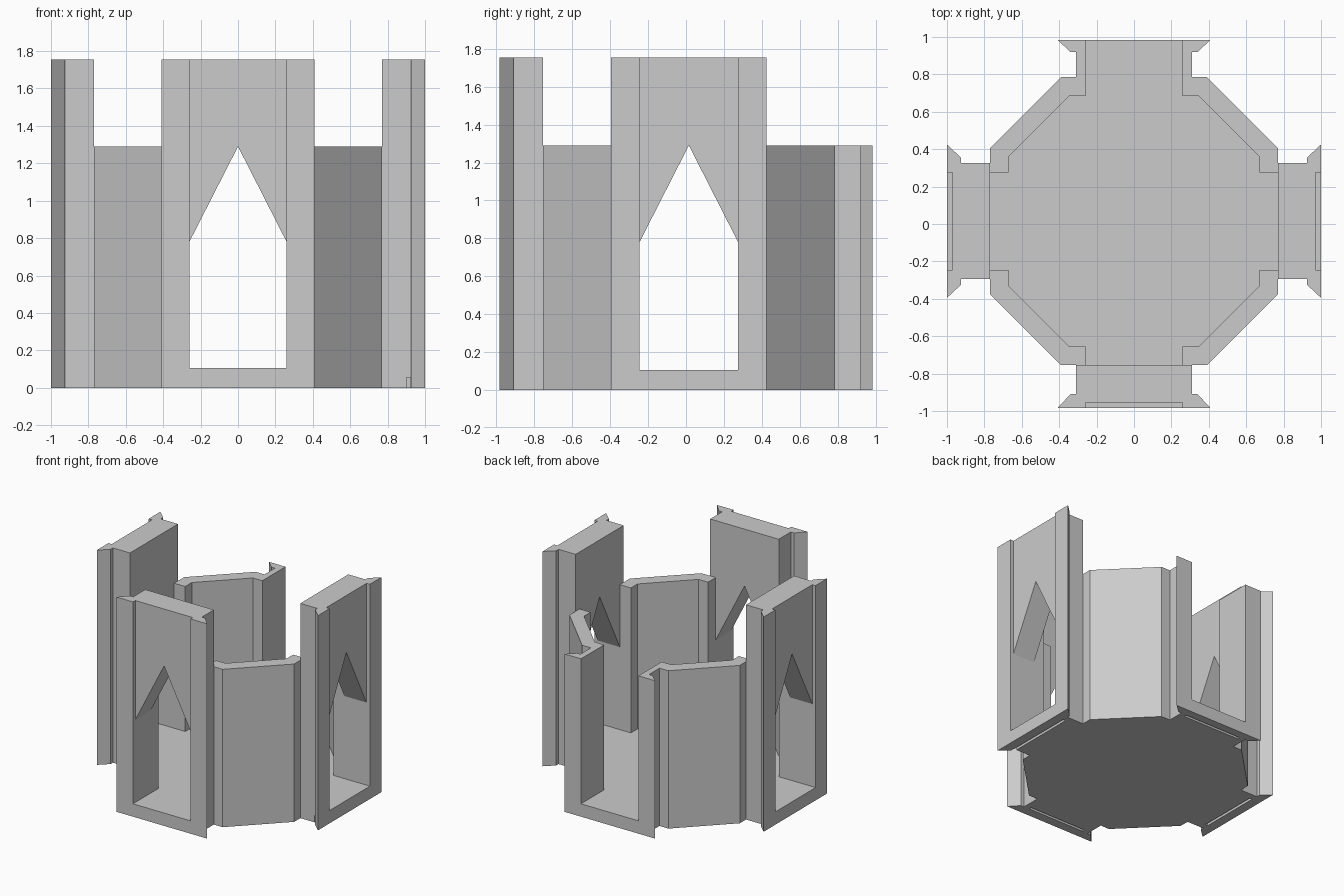
import bpy, bmesh, math
from mathutils import Vector

cube = bpy.data.objects.get("Cube")
if cube:
    bpy.data.objects.remove(cube, do_unlink=True)

stone = bpy.data.materials.new("grey_stone")
stone.use_nodes = True
grey = (0.6, 0.6, 0.6, 1)
stone.diffuse_color = grey
stone.node_tree.nodes["Principled BSDF"].inputs["Base Color"].default_value = grey

FLOOR, LOW, TALL = 0.105, 1.29, 1.755
SPRING = 0.78                 # where the pointed arch begins
DOOR, NECK = 0.26, 0.31       # half widths of doorway and arm
APOTHEM, INNER = 0.77, 0.67   # outer and inner faces of the octagon
CENTRE_Y = 0.015


def place(t, r, angle, z=0):
    """Tangent and radius of an arm to world coordinates."""
    c, s = math.cos(angle), math.sin(angle)
    return Vector((r * c - t * s, r * s + t * c + CENTRE_Y, z))


def extrude(name, points, direction):
    """Solid made by extruding one flat polygon."""
    bm = bmesh.new()
    face = bm.faces.new([bm.verts.new(p) for p in points])
    out = bmesh.ops.extrude_face_region(bm, geom=[face])
    moved = [g for g in out["geom"] if isinstance(g, bmesh.types.BMVert)]
    bmesh.ops.translate(bm, verts=moved, vec=direction)
    bmesh.ops.recalc_face_normals(bm, faces=bm.faces)
    mesh = bpy.data.meshes.new(name)
    bm.to_mesh(mesh)
    bm.free()
    mesh.materials.append(stone)
    obj = bpy.data.objects.new(name, mesh)
    bpy.context.collection.objects.link(obj)
    return obj


def prism(name, outline, angle, z0, z1):
    return extrude(name, [place(t, r, angle, z0) for t, r in outline],
                   Vector((0, 0, z1 - z0)))


# Arms in turn: name, outer radius, ledge radius, height
arms = [("left", 1.0, 0.925, TALL), ("back", 0.97, 0.905, LOW),
        ("right", 1.0, 0.925, TALL), ("front", 1.0, 0.925, TALL)]
base_outline, cutters = [], []

for i, (side, outer, ledge, height) in enumerate(arms):
    angle = i * math.pi / 2

    # Flared edge of the arm, mirrored for the base outline
    flare = [(NECK, APOTHEM), (NECK, ledge), (0.34, ledge), (0.41, outer)]
    half = [(0.39, APOTHEM)] + flare
    outline = [(-t, r) for t, r in half] + half[::-1]
    base_outline += [place(t, r, angle) for t, r in outline]

    # Door jambs
    jamb = [(DOOR, APOTHEM)] + flare + [(DOOR, outer)]
    for label, sign in (("a", 1), ("b", -1)):
        prism(f"{side}_jamb_{label}", [(sign * t, r) for t, r in jamb],
              angle, FLOOR, height)

    # Recessed panel with pointed arch
    if height == TALL:
        profile = [(-DOOR, SPRING), (0, LOW), (DOOR, SPRING),
                   (DOOR, TALL), (-DOOR, TALL)]
        depth = place(0, 0.97, angle) - place(0, APOTHEM, angle)
        extrude(f"{side}_arch_panel",
                [place(t, APOTHEM, angle, z) for t, z in profile], depth)

    # Diagonal wall with returns at both doorways
    wall = [(-DOOR, INNER), (-0.345, INNER), (-INNER, 0.345), (-INNER, DOOR),
            (-APOTHEM, DOOR), (-APOTHEM, 0.39), (-0.39, APOTHEM),
            (-DOOR, APOTHEM)]
    prism(f"{side}_diagonal_wall", wall, angle + math.pi, FLOOR, LOW)

    # Cutter for the slot under the arm
    start = -0.33 if i == 0 else -DOOR
    r0, r1 = ledge - 0.025, ledge - 0.003
    cutters.append(prism(f"{side}_slot_cutter",
                         [(start, r0), (DOOR, r0), (DOOR, r1), (start, r1)],
                         angle, -0.05, 0.055))

# Floor plate with slots
base = extrude("floor_plate", base_outline, Vector((0, 0, FLOOR)))
for cutter in cutters:
    cutter.hide_render = True
    cutter.hide_viewport = True
    cutter.display_type = 'WIRE'
    mod = base.modifiers.new("slot", 'BOOLEAN')
    mod.operation = 'DIFFERENCE'
    mod.solver = 'EXACT'
    mod.object = cutter
